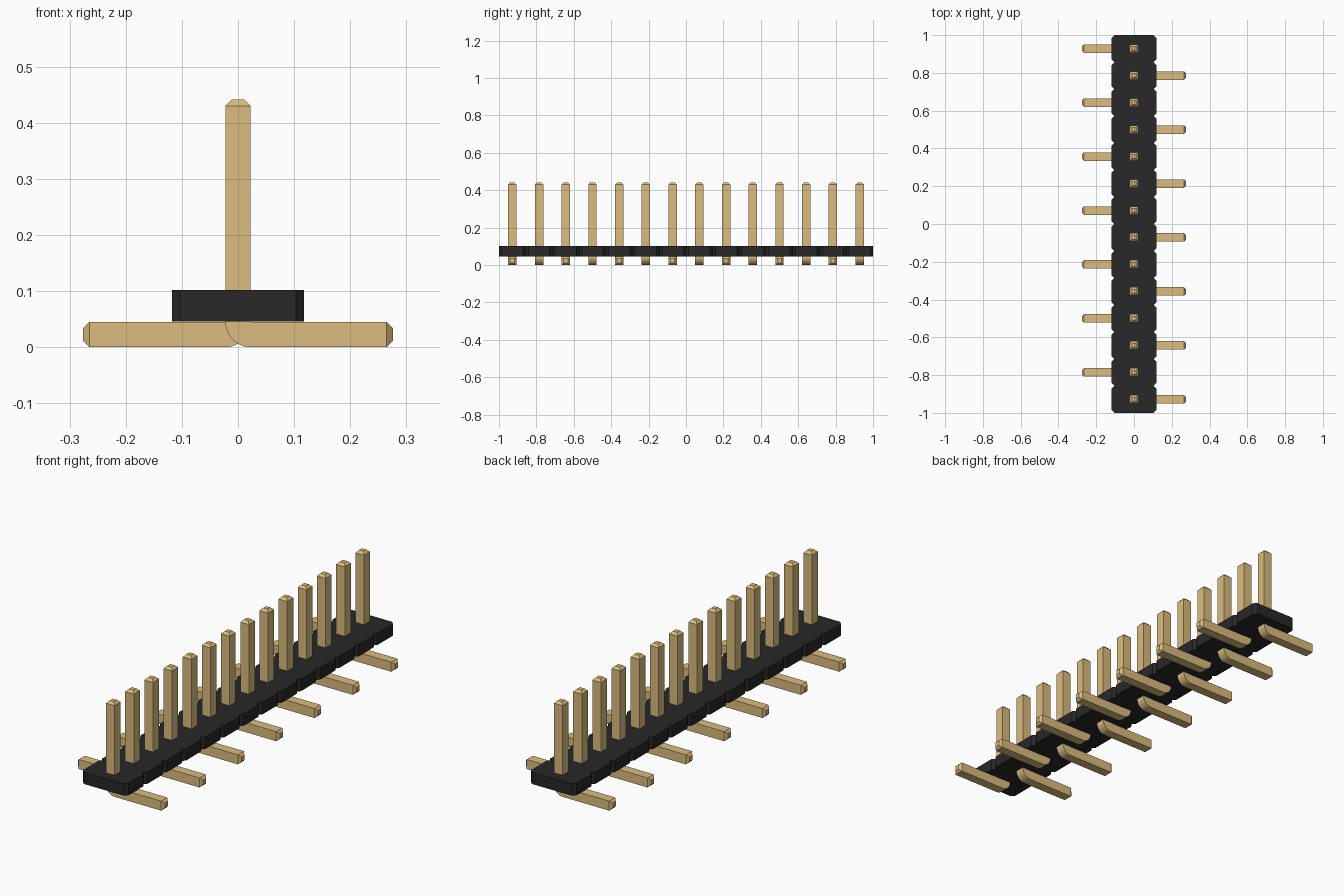
import bpy, bmesh, math
from mathutils import Vector

COUNT = 14
PITCH = 2 / COUNT
HALF_WIDTH, NOTCH = 0.118, 0.0143      # housing half width, notch chamfer
BASE_Z, TOP_Z = 0.046, 0.102           # housing bottom and top
R = 0.0225                             # half thickness of a pin
TIP = 0.011                            # length of the tapered tips
PIN_TOP, FOOT_END = 0.441, 0.276

cube = bpy.data.objects.get("Cube")
if cube:
    bpy.data.objects.remove(cube, do_unlink=True)


def material(name, color):
    m = bpy.data.materials.new(name)
    m.use_nodes = True
    m.diffuse_color = color
    m.node_tree.nodes["Principled BSDF"].inputs["Base Color"].default_value = color
    return m


def prism(bm, points, direction):
    """Close a flat outline and extrude it along a direction."""
    face = bm.faces.new([bm.verts.new(p) for p in points])
    result = bmesh.ops.extrude_face_region(bm, geom=[face], use_keep_orig=True)
    moved = [g for g in result["geom"] if isinstance(g, bmesh.types.BMVert)]
    bmesh.ops.translate(bm, verts=moved, vec=direction)
    bmesh.ops.recalc_face_normals(bm, faces=bm.faces)


def finish(bm, name, mat):
    mesh = bpy.data.meshes.new(name)
    bm.to_mesh(mesh)
    bm.free()
    mesh.materials.append(mat)
    obj = bpy.data.objects.new(name, mesh)
    bpy.context.collection.objects.link(obj)
    return obj


def taper(bm, direction):
    """Draw out the end face that points this way into a narrowed tip."""
    direction = Vector(direction)
    end = max(bm.faces, key=lambda f: f.calc_center_median().dot(direction))
    centre = end.calc_center_median()
    tip = bmesh.ops.extrude_discrete_faces(bm, faces=[end])["faces"][0]
    for v in tip.verts:
        v.co = centre + (v.co - centre) * 0.5 + direction * TIP


black = material("black plastic", (0.021, 0.021, 0.021, 1))
gold = material("gold metal", (0.709, 0.504, 0.21, 1))

# Housing: one strip with a notch between neighbouring cells
right_edge = []
for i in range(COUNT):
    y = -1 + i * PITCH
    if i == 0:
        right_edge.append((HALF_WIDTH - NOTCH, y))
    right_edge += [(HALF_WIDTH, y + NOTCH), (HALF_WIDTH, y + PITCH - NOTCH),
                   (HALF_WIDTH - NOTCH, y + PITCH)]
outline = right_edge + [(-x, y) for x, y in reversed(right_edge)]
bm = bmesh.new()
prism(bm, [(x, y, BASE_Z) for x, y in outline], (0, 0, TOP_Z - BASE_Z))
finish(bm, "housing", black)

# Pin: upright post bent at the base into a foot towards +x
profile = [(R, PIN_TOP - TIP), (-R, PIN_TOP - TIP)]
steps = 10
for i in range(steps + 1):
    a = math.pi + i / steps * math.pi / 2
    profile.append((R + 2 * R * math.cos(a), 2 * R + 2 * R * math.sin(a)))
profile += [(FOOT_END - TIP, 0), (FOOT_END - TIP, 2 * R), (R, 2 * R)]
bm = bmesh.new()
prism(bm, [(x, -R, z) for x, z in profile], (0, 2 * R, 0))
taper(bm, (0, 0, 1))
taper(bm, (1, 0, 0))
bmesh.ops.recalc_face_normals(bm, faces=bm.faces)
pin = finish(bm, "pin_1", gold)
bpy.ops.object.select_all(action="DESELECT")
pin.select_set(True)
bpy.context.view_layer.objects.active = pin
bpy.ops.object.shade_smooth_by_angle(angle=math.radians(25))

# Row of pins, feet alternating between the two sides
for i in range(COUNT):
    if i:
        pin = bpy.data.objects.new(f"pin_{i + 1}", pin.data)
        bpy.context.collection.objects.link(pin)
    pin.location.y = -1 + (i + 0.5) * PITCH
    pin.rotation_euler.z = math.pi * (i % 2)
